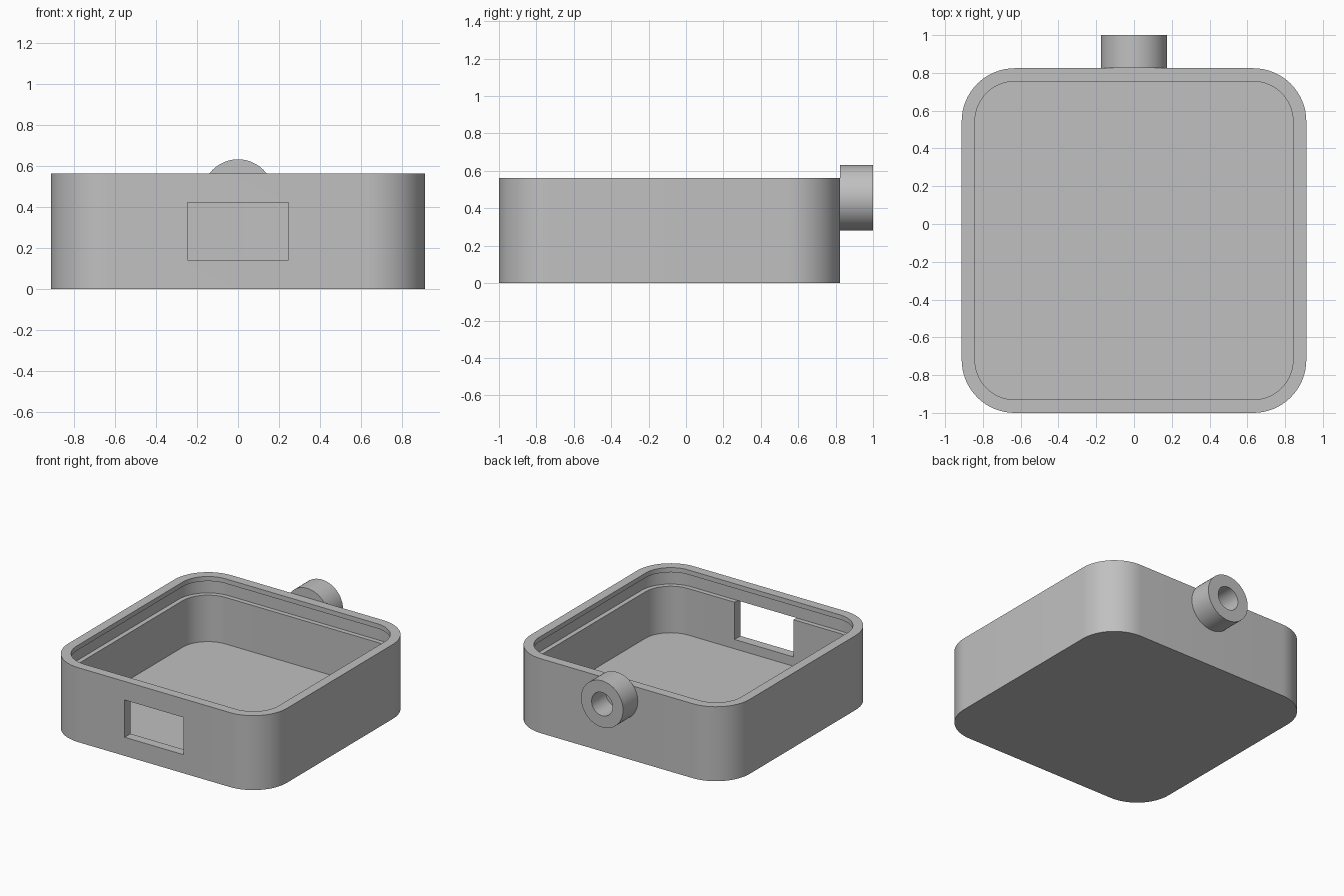
import bpy, bmesh
from math import pi, sin, cos, radians
from mathutils import Matrix

cube = bpy.data.objects.get("Cube")
if cube:
    bpy.data.objects.remove(cube, do_unlink=True)

U = 2 / 57                # one design unit
HALF, HEIGHT, WALL, RADIUS = 26 * U, 16 * U, 2 * U, 8 * U
BODY_Y = -2.5 * U         # middle of the case
BACK = BODY_Y + HALF      # outer back wall

grey = bpy.data.materials.new("plain grey")
grey.use_nodes = True
color = (0.53, 0.53, 0.53, 1)
grey.diffuse_color = color
grey.node_tree.nodes["Principled BSDF"].inputs["Base Color"].default_value = color


def finish(name, bm):
    bmesh.ops.recalc_face_normals(bm, faces=bm.faces)
    mesh = bpy.data.meshes.new(name)
    bm.to_mesh(mesh)
    bm.free()
    obj = bpy.data.objects.new(name, mesh)
    mesh.materials.append(grey)
    bpy.context.collection.objects.link(obj)
    return obj


def smooth(obj):
    bpy.ops.object.select_all(action='DESELECT')
    obj.select_set(True)
    bpy.context.view_layer.objects.active = obj
    bpy.ops.object.shade_smooth_by_angle(angle=radians(30))


def bridge(bm, a, b):
    for i in range(len(a)):
        j = (i + 1) % len(a)
        bm.faces.new((a[i], a[j], b[j], b[i]))


def rounded_square(bm, inset, z, steps=16):
    r, c = RADIUS - inset, HALF - RADIUS
    ring = []
    for k, (sx, sy) in enumerate(((1, 1), (-1, 1), (-1, -1), (1, -1))):
        for i in range(steps + 1):
            a = (k + i / steps) * pi / 2
            ring.append(bm.verts.new((sx * c + r * cos(a), BODY_Y + sy * c + r * sin(a), z)))
    return ring


# Open case: outer wall, rim lip, lid groove, inner wall and floor
bm = bmesh.new()
profile = [(0, 0), (0, HEIGHT), (WALL, HEIGHT), (WALL, 15 * U),
           (U, 15 * U), (U, 12 * U), (WALL, 12 * U), (WALL, WALL)]
rings = [rounded_square(bm, inset, z) for inset, z in profile]
for a, b in zip(rings, rings[1:]):
    bridge(bm, a, b)
bm.faces.new(rings[0])
bm.faces.new(rings[-1])
case = finish("case", bm)

# Rectangular window through the front wall
bm = bmesh.new()
bmesh.ops.create_cube(bm, size=1, matrix=Matrix.Translation((0, -1, 8 * U))
                      @ Matrix.Diagonal((14 * U, 6 * U, 8 * U, 1)))
cutter = finish("window_cutter", bm)
cut = case.modifiers.new("window", 'BOOLEAN')
cut.operation, cut.solver, cut.object = 'DIFFERENCE', 'EXACT', cutter
bpy.context.view_layer.objects.active = case
bpy.ops.object.modifier_apply(modifier=cut.name)
bpy.data.objects.remove(cutter, do_unlink=True)
smooth(case)

# Hanging tube on the back with a blind hole
bm = bmesh.new()


def circle(radius, y, n=48):
    return [bm.verts.new((radius * cos(2 * pi * i / n), y, 13 * U + radius * sin(2 * pi * i / n)))
            for i in range(n)]


tube = [circle(5 * U, BACK), circle(5 * U, 1), circle(2.5 * U, 1), circle(2.5 * U, BACK + 0.005)]
for a, b in zip(tube, tube[1:]):
    bridge(bm, a, b)
bm.faces.new(tube[0])
bm.faces.new(tube[-1])
smooth(finish("back_tube", bm))
